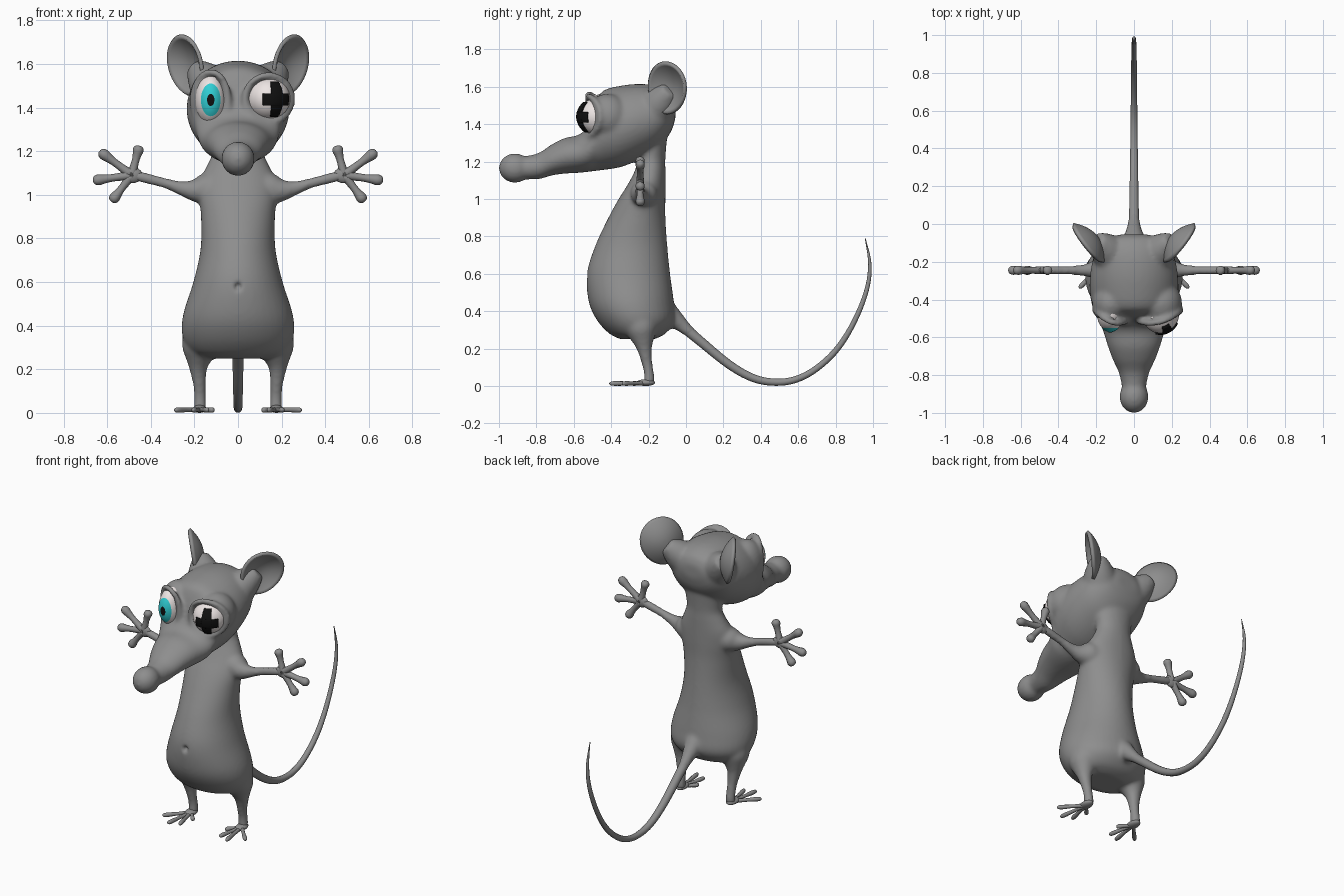
import bpy, bmesh
from math import sin, cos, pi, radians, exp
from mathutils import Vector as V, Matrix

if "Cube" in bpy.data.objects:
    bpy.data.objects.remove(bpy.data.objects["Cube"])


def dense(rows, n=5):
    """Catmull-Rom interpolation of a list of number tuples."""
    out = []
    for i in range(len(rows) - 1):
        a, b, c, d = (rows[max(0, min(len(rows) - 1, i + k))] for k in (-1, 0, 1, 2))
        for j in range(n):
            t = j / n
            out.append(tuple(0.5 * (2 * q + (r - p) * t + (2 * p - 5 * q + 4 * r - s) * t * t
                                    + (3 * q - p - 3 * r + s) * t ** 3)
                             for p, q, r, s in zip(a, b, c, d)))
    return out + [tuple(rows[-1])]


def ring(c, u, v, n):
    return [c + u * cos(2 * pi * k / n) + v * sin(2 * pi * k / n) for k in range(n)]


def loft(bm, rings, caps=True):
    loops = [[bm.verts.new(p) for p in r] for r in rings]
    n = len(loops[0])
    for a, b in zip(loops, loops[1:]):
        for k in range(n):
            bm.faces.new((a[k], a[(k + 1) % n], b[(k + 1) % n], b[k]))
    if caps:
        bm.faces.new(loops[0])
        bm.faces.new(loops[-1])


def tube(bm, path, ref, n=12, steps=5):
    """Round tube along (x, y, z, radius) points."""
    pts = dense(path, steps)
    rings = []
    for i, p in enumerate(pts):
        t = (V(pts[min(i + 1, len(pts) - 1)][:3]) - V(pts[max(i - 1, 0)][:3])).normalized()
        u = V(ref).cross(t).normalized()
        rings.append(ring(V(p[:3]), u * p[3], t.cross(u) * p[3], n))
    loft(bm, rings)


def digit(bm, a, b, r, tip, ref):
    """Finger or toe with a rounded tip."""
    a, b = V(a), V(b)
    prof = ((0, r * 1.1), (.45, r * .85), (.68, r), (.85, tip), (.96, tip * .75), (1, tip * .25))
    tube(bm, [(*a.lerp(b, t), w) for t, w in prof], ref, 10, 3)


def ball(bm, c, radii, seg=32):
    m = Matrix.Translation(c) @ Matrix.Diagonal((*radii, 1))
    bmesh.ops.create_uvsphere(bm, u_segments=seg, v_segments=seg // 2, radius=1, matrix=m)


def material(name, rgb):
    m = bpy.data.materials.new(name)
    m.diffuse_color = (*rgb, 1)
    m.use_nodes = True
    m.node_tree.nodes["Principled BSDF"].inputs["Base Color"].default_value = m.diffuse_color
    return m


fur = material("dark_grey_fur", (.27, .27, .27))
white = material("eye_white", (.85, .79, .78))
teal = material("iris_teal", (.03, .62, .66))
black = material("pupil_black", (.005, .005, .005))


def finish(bm, name, mat=fur, thick=0):
    bmesh.ops.recalc_face_normals(bm, faces=bm.faces)
    me = bpy.data.meshes.new(name)
    bm.to_mesh(me)
    bm.free()
    me.shade_smooth()
    ob = bpy.data.objects.new(name, me)
    bpy.context.collection.objects.link(ob)
    me.materials.append(mat)
    if thick:
        s = ob.modifiers.new("thickness", 'SOLIDIFY')
        s.thickness, s.offset = thick, 0
    return ob


# eye centre, eye radii, socket radii
EYES = {"left": (V((-.125, -.47, 1.435)), (.072, .1, .12), (.098, .115, .138)),
        "right": (V((.14, -.47, 1.44)), (.1, .11, .1), (.115, .12, .122))}

# --- body skin: torso, head, nose, sockets, arms and legs fused into one surface
bm = bmesh.new()
torso = [(.25, -.35, -.17, .14), (.28, -.41, -.11, .215), (.35, -.475, -.06, .255),
         (.45, -.52, -.065, .252), (.6, -.53, -.085, .205), (.75, -.485, -.1, .172),
         (.9, -.415, -.11, .17), (1.0, -.36, -.11, .178), (1.08, -.31, -.11, .168),
         (1.16, -.27, -.11, .13), (1.22, -.26, -.11, .112), (1.34, -.26, -.1, .13)]  # z, front, back, half width
loft(bm, [ring(V((0, (f + b) / 2, z)), V((w, 0, 0)), V((0, (b - f) / 2, 0)), 40)
          for z, f, b, w in dense(torso)])
head = [(-.055, 1.52, 1.44, .07), (-.08, 1.57, 1.36, .15), (-.15, 1.605, 1.27, .205),
        (-.25, 1.615, 1.21, .23), (-.35, 1.605, 1.17, .235), (-.44, 1.58, 1.155, .22),
        (-.48, 1.52, 1.15, .2), (-.52, 1.4, 1.145, .185), (-.57, 1.345, 1.14, .163),
        (-.65, 1.325, 1.135, .138), (-.72, 1.29, 1.125, .112), (-.79, 1.245, 1.105, .08),
        (-.88, 1.225, 1.105, .06)]                                    # y, top, bottom, half width
loft(bm, [ring(V((0, y, (t + b) / 2)), V((w, 0, 0)), V((0, 0, (t - b) / 2)), 40)
          for y, t, b, w in dense(head)])
ball(bm, (0, -.915, 1.165), (.077, .086, .079))
for side, (c, rad, sock) in EYES.items():
    ball(bm, c + V((0, .05, 0)), sock)
    # eyelid rim hugging the eyeball, pushed forward at the brow
    out = 1 if side == "right" else -1
    rim = []
    for k in range(17):
        a = 2 * pi * k / 16
        rim.append((c.x + (rad[0] + .008) * cos(a), -.488 + .03 * out * cos(a) - .03 * sin(a) ** 2,
                    c.z + (rad[2] + .008) * sin(a), .017))
    tube(bm, rim, (0, 1, 0), 12, 3)
for s in (-1, 1):
    tube(bm, [(s * x, y, z, r) for x, y, z, r in
              ((.08, -.21, 1.03, .07), (.15, -.228, 1.025, .073), (.2, -.24, 1.02, .053),
               (.26, -.245, 1.03, .033), (.34, -.245, 1.055, .024), (.43, -.245, 1.078, .025),
               (.48, -.245, 1.09, .02))], (0, 1, 0), 20)
    tube(bm, [(s * x, y, z, r) for x, y, z, r in
              ((.15, -.26, .42, .08), (.172, -.24, .31, .087), (.18, -.23, .25, .062),
               (.182, -.222, .2, .041), (.176, -.208, .12, .029), (.174, -.197, .06, .028),
               (.174, -.197, .012, .031))], (0, 1, 0), 20)
    # skin rising into the back of the ear
    tube(bm, [(s * x, y, z, r) for x, y, z, r in
              ((.11, -.17, 1.48, .11), (.16, -.12, 1.54, .08), (.198, -.085, 1.585, .045))], (0, 1, 0), 20)
# flared tail root
tube(bm, [(0, -.16, .42, .1), (0, -.07, .365, .055), (0, 0, .305, .034), (0, .05, .262, .027)], (1, 0, 0), 20)
skin = finish(bm, "body_skin")
rm = skin.modifiers.new("fuse", 'REMESH')
rm.mode, rm.voxel_size, rm.use_smooth_shade = 'VOXEL', .01, True
sm = skin.modifiers.new("soften", 'SMOOTH')
sm.factor, sm.iterations = .5, 14
dg = bpy.context.evaluated_depsgraph_get()
me = bpy.data.meshes.new_from_object(skin.evaluated_get(dg))
skin.modifiers.clear()
skin.data = me
me.materials.clear()
me.materials.append(fur)
for v in me.vertices:                                                 # navel dimple
    if v.co.y < -.45:
        v.co.y += .025 * exp(-((v.co.x / .014) ** 2 + ((v.co.z - .58) / .016) ** 2))
me.shade_smooth()

# --- tail
bm = bmesh.new()
tube(bm, [(0, -.03, .33, .03), (0, .07, .245, .026), (0, .23, .115, .023), (0, .36, .042, .021),
          (0, .48, .02, .019), (0, .59, .036, .018), (0, .7, .095, .017), (0, .81, .2, .016),
          (0, .9, .345, .014), (0, .965, .51, .012), (0, .983, .65, .009), (0, .958, .79, .002)],
     (1, 0, 0), 14)
finish(bm, "tail")

for s, side in ((-1, "left"), (1, "right")):
    # --- hand with four fingers
    bm = bmesh.new()
    ball(bm, (s * .487, -.245, 1.09), (.05, .021, .037), 20)
    for x, z in ((.452, 1.225), (.635, 1.2), (.665, 1.065), (.58, .968)):
        digit(bm, (s * .487, -.245, 1.09), (s * x, -.245, z), .02, .025, (0, 1, 0))
    finish(bm, side + "_hand")

    # --- foot with splayed toes
    bm = bmesh.new()
    ball(bm, (s * .176, -.215, .018), (.032, .05, .018), 20)
    for x, y in ((.112, -.29), (.14, -.385), (.205, -.41), (.29, -.34)):
        digit(bm, (s * .176, -.215, .015), (s * x, y, .013), .012, .013, (0, 0, 1))
    finish(bm, side + "_foot")

    # --- cupped ear facing forward and outward
    normal = V((s * .78, -.6, -.15)).normalized()
    up = V((s * .42, .12, 1))
    up = (up - normal * up.dot(normal)).normalized()
    across = normal.cross(up)
    centre = V((s * .243, -.105, 1.592))
    bm = bmesh.new()
    rings = []
    for k in range(1, 11):
        r = k / 10
        rings.append([centre + up * (r * .14 * sin(a)) - normal * (.055 * (1 - r * r))
                      + across * (r * .124 * cos(a) * (1 + .06 * sin(a)))
                      for a in (2 * pi * i / 36 for i in range(36))])
    loft(bm, rings, False)
    bm.verts.ensure_lookup_table()
    bm.faces.new(bm.verts[:36])
    finish(bm, side + "_ear", thick=.018)

# --- eyeballs
for side, (c, rad, _) in EYES.items():
    bm = bmesh.new()
    ball(bm, c, rad, 40)
    finish(bm, side + "_eyeball", white)


def on_eye(side, az, el, grow):
    c, r, _ = EYES[side]
    return c + V((r[0] * sin(az) * cos(el), -r[1] * cos(az) * cos(el), r[2] * sin(el))) * grow


# --- round iris and pupil on the left eye
for name, ang, grow, mat in (("iris", 38, 1.02, teal), ("pupil", 13, 1.04, black)):
    c, r, _ = EYES["left"]
    bm = bmesh.new()
    rings = []
    for k in range(1, 9):
        p = radians(ang) * k / 8
        rings.append([c + V((r[0] * sin(p) * cos(a), -r[1] * cos(p), r[2] * sin(p) * sin(a))) * grow
                      for a in (2 * pi * i / 32 for i in range(32))])
    loft(bm, rings, False)
    bm.verts.ensure_lookup_table()
    bm.faces.new(bm.verts[:32])
    finish(bm, "left_" + name, mat)

# --- cross-shaped pupil on the right eye, two curved bars
for name, half_az, half_el in (("upright", 16, 50), ("crossbar", 38, 15)):
    bm = bmesh.new()
    n = 12
    g = [[bm.verts.new(on_eye("right", radians(23 + half_az * (2 * i / n - 1)),
                              radians(half_el * (2 * j / n - 1) - 2), 1.03))
          for j in range(n + 1)] for i in range(n + 1)]
    for i in range(n):
        for j in range(n):
            bm.faces.new((g[i][j], g[i + 1][j], g[i + 1][j + 1], g[i][j + 1]))
    finish(bm, "right_pupil_" + name, black, .008)
